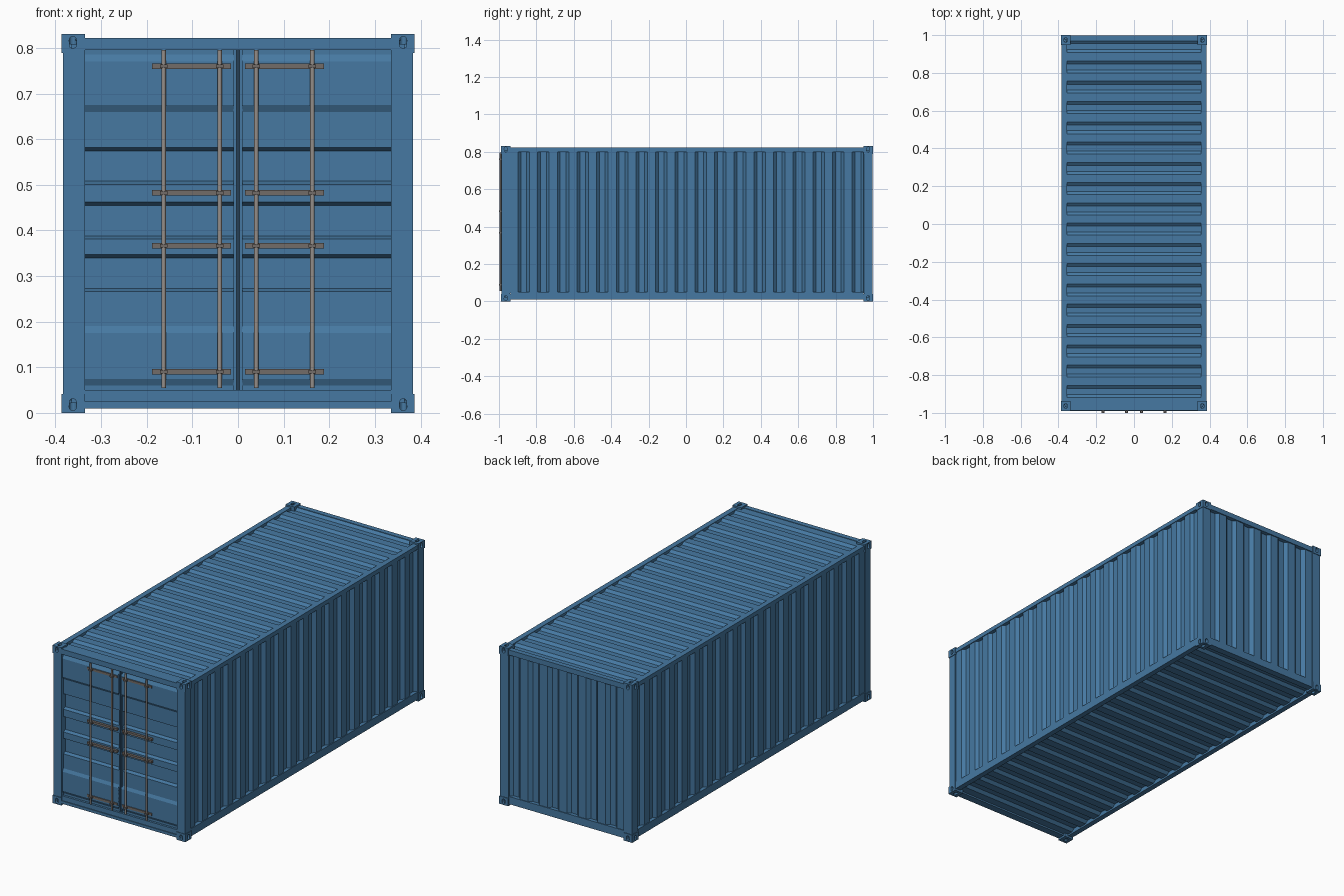
import bpy, bmesh, math
from mathutils import Vector

if "Cube" in bpy.data.objects:
    bpy.data.objects.remove(bpy.data.objects["Cube"])

# Frame origin: body is centred slightly behind the lock rods
CY, CZ = 0.005, 0.415
HX, HY, HZ = 0.387, 0.995, 0.415


def material(name, rgb):
    m = bpy.data.materials.new(name)
    m.diffuse_color = (*rgb, 1)
    m.use_nodes = True
    m.node_tree.nodes["Principled BSDF"].inputs["Base Color"].default_value = m.diffuse_color
    return m


BLUE = material("blue_paint", (0.061, 0.19, 0.36))
STEEL = material("rod_steel", (0.30, 0.27, 0.25))
DARK = material("plate_steel", (0.17, 0.15, 0.14))
RUBBER = material("seal", (0.02, 0.05, 0.09))


def make(name, bm, mat, loc=(0, CY, CZ)):
    bmesh.ops.recalc_face_normals(bm, faces=bm.faces)
    me = bpy.data.meshes.new(name)
    bm.to_mesh(me)
    bm.free()
    me.materials.append(mat)
    ob = bpy.data.objects.new(name, me)
    ob.location = loc
    bpy.context.collection.objects.link(ob)
    return ob


def add_box(bm, lo, hi):
    lo, hi = Vector(lo), Vector(hi)
    vs = bmesh.ops.create_cube(bm, size=1)["verts"]
    for v in vs:
        v.co = Vector([(lo[i] + hi[i]) / 2 + v.co[i] * (hi[i] - lo[i]) for i in range(3)])


def box(name, lo, hi, mat=BLUE, mirror=(False, False, False), loc=(0, CY, CZ)):
    bm = bmesh.new()
    add_box(bm, lo, hi)
    ob = make(name, bm, mat, loc)
    if any(mirror):
        ob.modifiers.new("mirror", 'MIRROR').use_axis = mirror
    return ob


def sheet(name, profile, to_world, span, thickness=0.003):
    """Extrude an open (along, depth) profile across span."""
    bm = bmesh.new()
    rows = [[bm.verts.new(to_world(a, d, s)) for a, d in profile] for s in span]
    for i in range(len(profile) - 1):
        bm.faces.new((rows[0][i], rows[0][i + 1], rows[1][i + 1], rows[1][i]))
    ob = make(name, bm, BLUE)
    sol = ob.modifiers.new("thickness", 'SOLIDIFY')
    sol.thickness, sol.offset = thickness, 0
    return ob


def corrugation(half, count, depth, crest=0.4, slope=0.15):
    """Trapezoid wave from -half to half, 0 outside and -depth in the valleys."""
    p = 2 * half / count
    valley = 1 - crest - 2 * slope
    pts = []
    for i in range(count):
        a = -half + i * p
        for f, d in ((0, 0), (crest, 0), (crest + slope, -depth), (crest + slope + valley, -depth)):
            pts.append((a + f * p, d))
    return pts + [(half, 0)]


# Corner castings with oval lock holes
cast = bmesh.new()
add_box(cast, (0.335, 0.943, 0.374), (HX, HY, HZ))
casting = make("corner_casting", cast, BLUE)


def oval_cutter(axis, centre, w, h, depth):
    bm = bmesh.new()
    ring = []
    for i in range(16):
        t = 2 * math.pi * i / 16
        u = w * math.cos(t)
        v = w * math.sin(t) + math.copysign(h - w, math.sin(t + 0.01))
        co = [0, 0, 0]
        j, k = [n for n in range(3) if n != axis]
        co[j], co[k], co[axis] = u, v, -depth
        ring.append(bm.verts.new(Vector(co) + Vector(centre)))
    f = bm.faces.new(ring)
    ext = bmesh.ops.extrude_face_region(bm, geom=[f])
    off = Vector([2 * depth if n == axis else 0 for n in range(3)])
    for g in ext["geom"]:
        if isinstance(g, bmesh.types.BMVert):
            g.co += off
    ob = make("hole_cutter", bm, BLUE)
    ob.hide_render = True
    return ob


bpy.context.view_layer.objects.active = casting
for axis, c in ((0, (HX, 0.969, 0.397)), (1, (0.362, HY, 0.397)), (2, (0.362, 0.969, HZ))):
    cutter = oval_cutter(axis, c, 0.008, 0.013, 0.022)
    mod = casting.modifiers.new("hole", 'BOOLEAN')
    mod.object, mod.solver = cutter, 'EXACT'
    bpy.ops.object.modifier_apply(modifier=mod.name)
    bpy.data.objects.remove(cutter)
casting.modifiers.new("mirror", 'MIRROR').use_axis = (True, True, True)

# Frame: posts, rails, headers and sills
box("corner_post", (0.335, 0.946, -0.374), (0.384, 0.992, 0.374), mirror=(True, True, False))
box("top_side_rail", (0.355, -0.943, 0.385), (0.383, 0.943, 0.407), mirror=(True, False, False))
box("bottom_side_rail", (0.355, -0.943, -0.405), (0.383, 0.943, -0.365), mirror=(True, False, False))
box("end_header", (-0.335, 0.965, 0.38), (0.335, 0.992, 0.407), mirror=(False, True, False))
box("end_sill", (-0.335, 0.955, -0.405), (0.335, 0.99, -0.365), mirror=(False, True, False))
box("door_sill_lip", (-0.335, -0.994, -0.405), (0.335, -0.985, -0.39))

# Corrugated side walls, back wall, roof and floor
long_wave = corrugation(0.946, 18, 0.016)
for name, sx in (("right_wall", 1), ("left_wall", -1)):
    sheet(name, long_wave, lambda a, d, s, sx=sx: (sx * (0.378 + d), a, s), (-0.37, 0.39))
sheet("back_wall", corrugation(0.338, 6, 0.016), lambda a, d, s: (a, 0.985 + d, s), (-0.37, 0.385))
sheet("roof", corrugation(0.966, 18, 0.012), lambda a, d, s: (s, a, 0.403 + d), (-0.357, 0.357))
sheet("floor", corrugation(0.956, 18, 0.014), lambda a, d, s: (s, a, -0.395 - d), (-0.357, 0.357))

# Doors: pressed horizontal profile, (height, depth)
MID, OUT, IN = -0.972, -0.980, -0.955
door = [(0.05, MID), (0.06, MID), (0.075, OUT), (0.175, OUT), (0.19, MID)]
for z in (0.265, 0.38, 0.50):
    door += [(z, MID), (z + 0.007, IN), (z + 0.075, IN), (z + 0.083, MID)]
door += [(0.66, MID), (0.675, OUT), (0.77, OUT), (0.785, MID), (0.796, MID)]
for name, sx in (("right_door", 1), ("left_door", -1)):
    sheet(name, door, lambda a, d, s, sx=sx: (sx * s, d - CY, a - CZ), (0.009, 0.336))
box("door_inner_edge", (0.003, -0.977, 0.05), (0.010, -0.945, 0.796), mirror=(True, False, False), loc=(0, 0, 0))
box("door_seal", (-0.003, -0.970, 0.05), (0.003, -0.945, 0.796), RUBBER, loc=(0, 0, 0))

# Lock rods, backing plates and rod brackets
for side, sx in (("left", -1), ("right", 1)):
    for i, x in enumerate((0.04, 0.163)):
        bm = bmesh.new()
        bmesh.ops.create_cone(bm, cap_ends=True, segments=12, radius1=0.005, radius2=0.005, depth=0.74)
        rod = make(f"{side}_lock_rod_{i + 1}", bm, STEEL, (sx * x, -0.992, 0.425))
        for f in rod.data.polygons:
            f.use_smooth = len(f.vertices) == 4
    plates, brackets = bmesh.new(), bmesh.new()
    for z in (0.09, 0.366, 0.482, 0.76):
        xa, xb = sorted((sx * 0.015, sx * 0.188))
        add_box(plates, (xa, -0.986, z - 0.006), (xb, -0.970, z + 0.006))
        for x in (0.04, 0.163):
            add_box(brackets, (sx * x - 0.008, -1.0, z - 0.004), (sx * x + 0.008, -0.982, z + 0.004))
    make(f"{side}_lock_plates", plates, DARK, (0, 0, 0))
    make(f"{side}_rod_brackets", brackets, DARK, (0, 0, 0))
